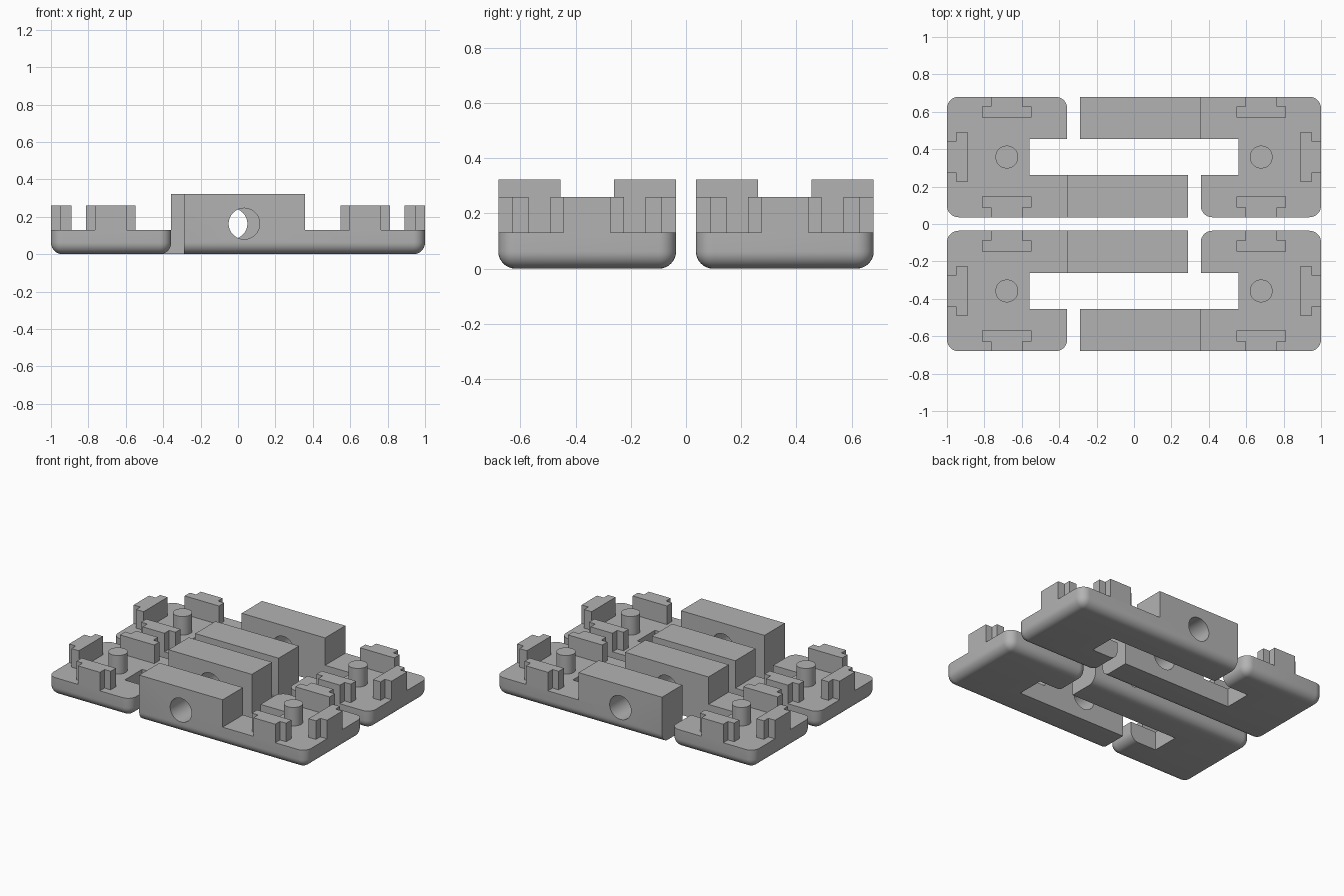
import bpy
import bmesh
import math
from mathutils import Matrix

cube = bpy.data.objects.get("Cube")
if cube:
    bpy.data.objects.remove(cube, do_unlink=True)

grey = bpy.data.materials.new("plain grey")
grey.use_nodes = True
grey.diffuse_color = (0.45, 0.45, 0.45, 1)
grey.node_tree.nodes["Principled BSDF"].inputs["Base Color"].default_value = grey.diffuse_color

ROW = 0.358      # y of the row centre
HALF = 0.322     # half depth of a bracket
SLOT = 0.097     # half depth of the slot
STEP = -0.357    # where the raised block begins
END = 0.29       # tip of the long arm
DECK, CLIP_TOP, BLOCK_TOP = 0.13, 0.26, 0.322
ROUND = 0.062


def prism(bm, points, z0, z1, tops=None):
    """Closed prism; its top may be split into several faces."""
    low = [bm.verts.new((x, y, z0)) for x, y in points]
    high = [bm.verts.new((x, y, z1)) for x, y in points]
    n = len(points)
    bm.faces.new(low[::-1])
    for i in range(n):
        j = (i + 1) % n
        bm.faces.new((low[i], low[j], high[j], high[i]))
    return [bm.faces.new([high[i] for i in ids]) for ids in tops or [range(n)]]


def to_mesh(bm, name):
    bmesh.ops.recalc_face_normals(bm, faces=bm.faces[:])
    mesh = bpy.data.meshes.new(name)
    bm.to_mesh(mesh)
    bm.free()
    return mesh


def add_object(name, mesh):
    obj = bpy.data.objects.new(name, mesh)
    bpy.context.collection.objects.link(obj)
    return obj


def near(a, b):
    return abs(a - b) < 0.001


def is_outer(edge):
    """Bottom rim and upright corners of the rounded outside."""
    p, q = (v.co for v in edge.verts)
    left = near(p.x, -1) and near(q.x, -1)
    side = near(abs(p.y), HALF) and near(p.y, q.y)
    tip = near(p.x, STEP) and near(q.x, STEP) and min(p.y, q.y) > 0
    if near(p.z, 0) and near(q.z, 0):
        return left or side or tip
    upright = near(p.x, q.x) and near(p.y, q.y)
    return upright and side and (left or tip)


def bracket_mesh():
    bm = bmesh.new()
    outline = [(-1, -HALF), (STEP, -HALF), (END, -HALF), (END, -SLOT),
               (STEP, -SLOT), (-0.56, -SLOT), (-0.56, SLOT),
               (STEP, SLOT), (STEP, HALF), (-1, HALF)]
    pad, arm = prism(bm, outline, 0, DECK, [(0, 1, 4, 5, 6, 7, 8, 9), (1, 2, 3, 4)])
    # Raise the block on the long arm
    raised = bmesh.ops.extrude_discrete_faces(bm, faces=[arm])["faces"]
    bmesh.ops.translate(bm, verts=raised[0].verts[:], vec=(0, 0, BLOCK_TOP - DECK))
    bmesh.ops.dissolve_limit(bm, angle_limit=0.01, verts=bm.verts[:], edges=bm.edges[:])
    bmesh.ops.bevel(bm, geom=[e for e in bm.edges if is_outer(e)], offset=ROUND,
                    segments=8, profile=0.5, affect='EDGES')
    body = add_object("bracket_blank", to_mesh(bm, "bracket_blank"))

    # Cross hole through the block
    bm = bmesh.new()
    place = Matrix.Translation((-0.033, -0.21, 0.163)) @ Matrix.Rotation(math.pi / 2, 4, 'X')
    bmesh.ops.create_cone(bm, cap_ends=True, segments=48, radius1=0.083,
                          radius2=0.083, depth=0.5, matrix=place)
    cutter = add_object("hole_cutter", to_mesh(bm, "hole_cutter"))
    cutter.hide_render = True
    cut = body.modifiers.new("hole", 'BOOLEAN')
    cut.operation, cut.solver, cut.object = 'DIFFERENCE', 'EXACT', cutter
    bpy.context.view_layer.update()
    graph = bpy.context.evaluated_depsgraph_get()
    mesh = bpy.data.meshes.new_from_object(body.evaluated_get(graph))
    for helper in (body, cutter):
        bpy.data.objects.remove(helper, do_unlink=True)
    return mesh


def clip_mesh(x, y, angle):
    """T-shaped clip whose stem points outward along the local +y."""
    stem, bar, neck, back = 0.085, 0.133, -0.052, -0.11
    shape = [(-stem, 0), (-stem, neck), (-bar, neck), (-bar, back),
             (bar, back), (bar, neck), (stem, neck), (stem, 0)]
    bm = bmesh.new()
    prism(bm, shape, DECK, CLIP_TOP)
    bm.transform(Matrix.Translation((x, y, 0)) @ Matrix.Rotation(angle, 4, 'Z'))
    return to_mesh(bm, "clip")


def peg_mesh():
    bm = bmesh.new()
    bmesh.ops.create_cone(bm, cap_ends=True, segments=40, radius1=0.061, radius2=0.061,
                          depth=CLIP_TOP - DECK,
                          matrix=Matrix.Translation((-0.68, 0, (CLIP_TOP + DECK) / 2)))
    return to_mesh(bm, "peg")


parts = {
    "bracket": bracket_mesh(),
    "short_arm_clip": clip_mesh(-0.68, HALF, 0),
    "long_arm_clip": clip_mesh(-0.68, -HALF, math.pi),
    "end_clip": clip_mesh(-1, 0, math.pi / 2),
    "peg": peg_mesh(),
}

# Two interlocking brackets per row, the front row mirrored from the back
made = []
for row, flip in (("back", 1), ("front", -1)):
    for side, turn in (("right", 0), ("left", math.pi)):
        place = (Matrix.Diagonal((1, flip, 1, 1)) @ Matrix.Translation((0, ROW, 0))
                 @ Matrix.Rotation(turn, 4, 'Z'))
        for name, source in parts.items():
            mesh = source.copy()
            mesh.transform(place)
            if flip < 0:
                mesh.flip_normals()
            mesh.materials.clear()
            mesh.materials.append(grey)
            made.append(add_object(f"{row}_{side}_{name}", mesh))

for mesh in parts.values():
    bpy.data.meshes.remove(mesh)

# Smooth the rounded edges, keep the corners crisp
bpy.ops.object.select_all(action='DESELECT')
for obj in made:
    obj.select_set(True)
bpy.context.view_layer.objects.active = made[0]
bpy.ops.object.shade_smooth_by_angle()
